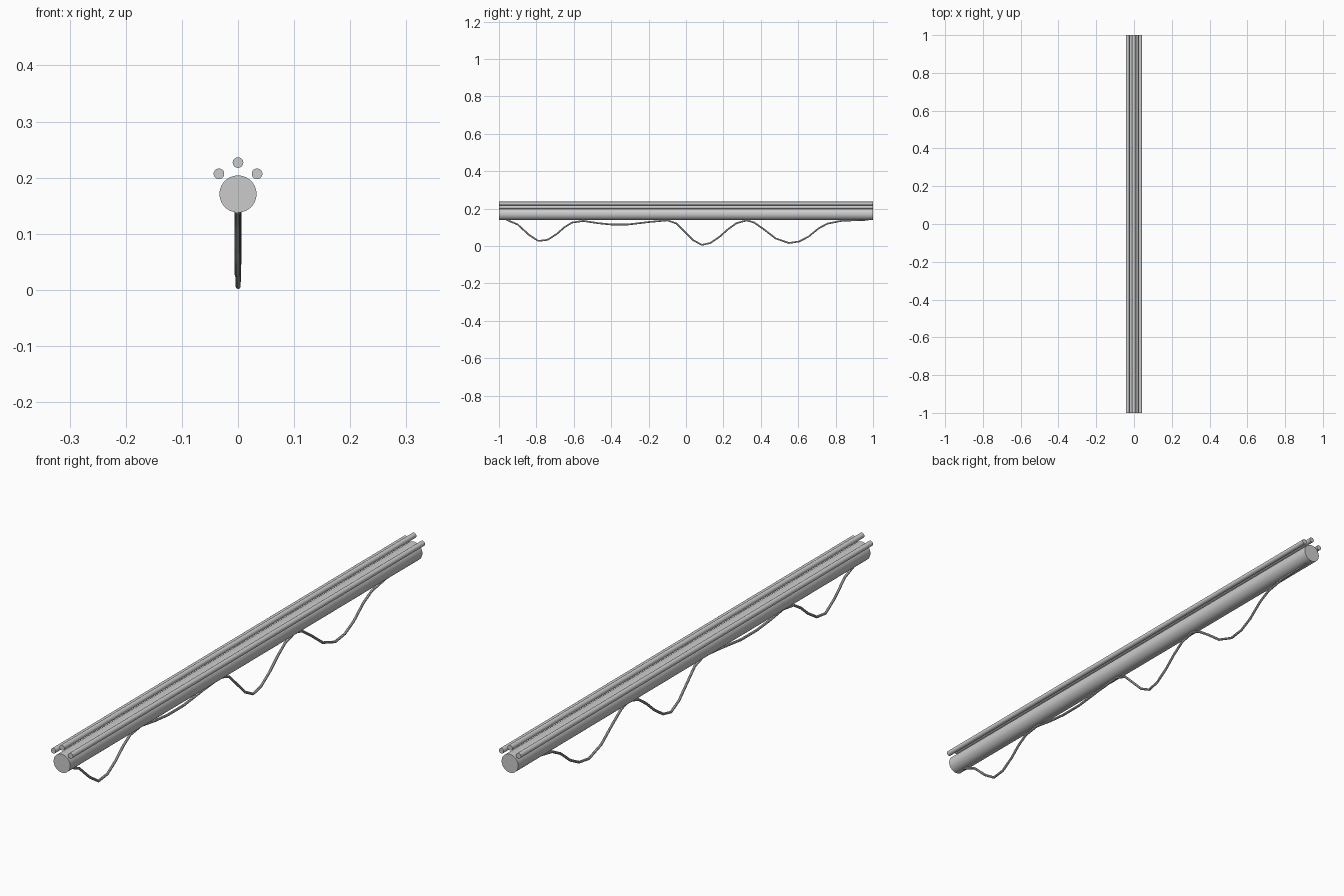
import bpy
from math import radians, pi

cube = bpy.data.objects.get("Cube")
if cube:
    bpy.data.objects.remove(cube, do_unlink=True)

LENGTH = 2.0
MAIN_Z = 0.171


def make_material(name, colour):
    material = bpy.data.materials.new(name)
    material.use_nodes = True
    material.diffuse_color = colour
    material.node_tree.nodes["Principled BSDF"].inputs["Base Color"].default_value = colour
    return material


steel = make_material("steel grey", (0.6, 0.6, 0.6, 1))


def finish(obj, name):
    obj.name = name
    obj.data.materials.clear()
    obj.data.materials.append(steel)
    bpy.ops.object.shade_smooth_by_angle(angle=radians(40))


def pipe(name, x, z, radius, sides):
    """Straight capped pipe running along the whole length."""
    bpy.ops.mesh.primitive_cylinder_add(
        vertices=sides, radius=radius, depth=LENGTH,
        location=(x, 0, z), rotation=(pi / 2, 0, 0))
    finish(bpy.context.object, name)


# Thick main pipe with three thin conduits fanned over its top
pipe("main_pipe", 0, MAIN_Z, 0.033, 48)
pipe("top_conduit", 0, 0.227, 0.0095, 24)
for side, x in (("left", 0.034), ("right", -0.034)):
    pipe(side + "_conduit", x, 0.207, 0.0095, 24)

# Loose cable sagging under the main pipe, as (y, z) along its length
cable_path = [
    (-0.96, .14), (-0.9, .115), (-0.84, .06), (-0.79, .027), (-0.74, .033),
    (-0.69, .065), (-0.65, .1), (-0.61, .125), (-0.55, .134), (-0.47, .122),
    (-0.4, .115), (-0.31, .115), (-0.2, .128), (-0.1, .137), (-0.05, .12),
    (-0.01, .08), (0.04, .03), (0.085, .006), (0.13, .016), (0.18, .05),
    (0.225, .09), (0.27, .122), (0.325, .137), (0.365, .125), (0.415, .09),
    (0.48, .04), (0.55, .016), (0.605, .024), (0.655, .05), (0.71, .095),
    (0.757, .12), (0.835, .135), (0.975, .14),
]
curve = bpy.data.curves.new("hanging_cable", "CURVE")
curve.dimensions = "3D"
curve.bevel_depth = 0.0045
curve.bevel_resolution = 2
curve.use_fill_caps = True
spline = curve.splines.new("POLY")
spline.points.add(len(cable_path) - 1)
for point, (y, z) in zip(spline.points, cable_path):
    point.co = (0.002 * y, y, z, 1)
cable = bpy.data.objects.new("hanging_cable", curve)
bpy.context.collection.objects.link(cable)

# Turn the cable into a mesh so it shades like the pipes
bpy.ops.object.select_all(action="DESELECT")
cable.select_set(True)
bpy.context.view_layer.objects.active = cable
bpy.ops.object.convert(target="MESH")
finish(bpy.context.object, "hanging_cable")
